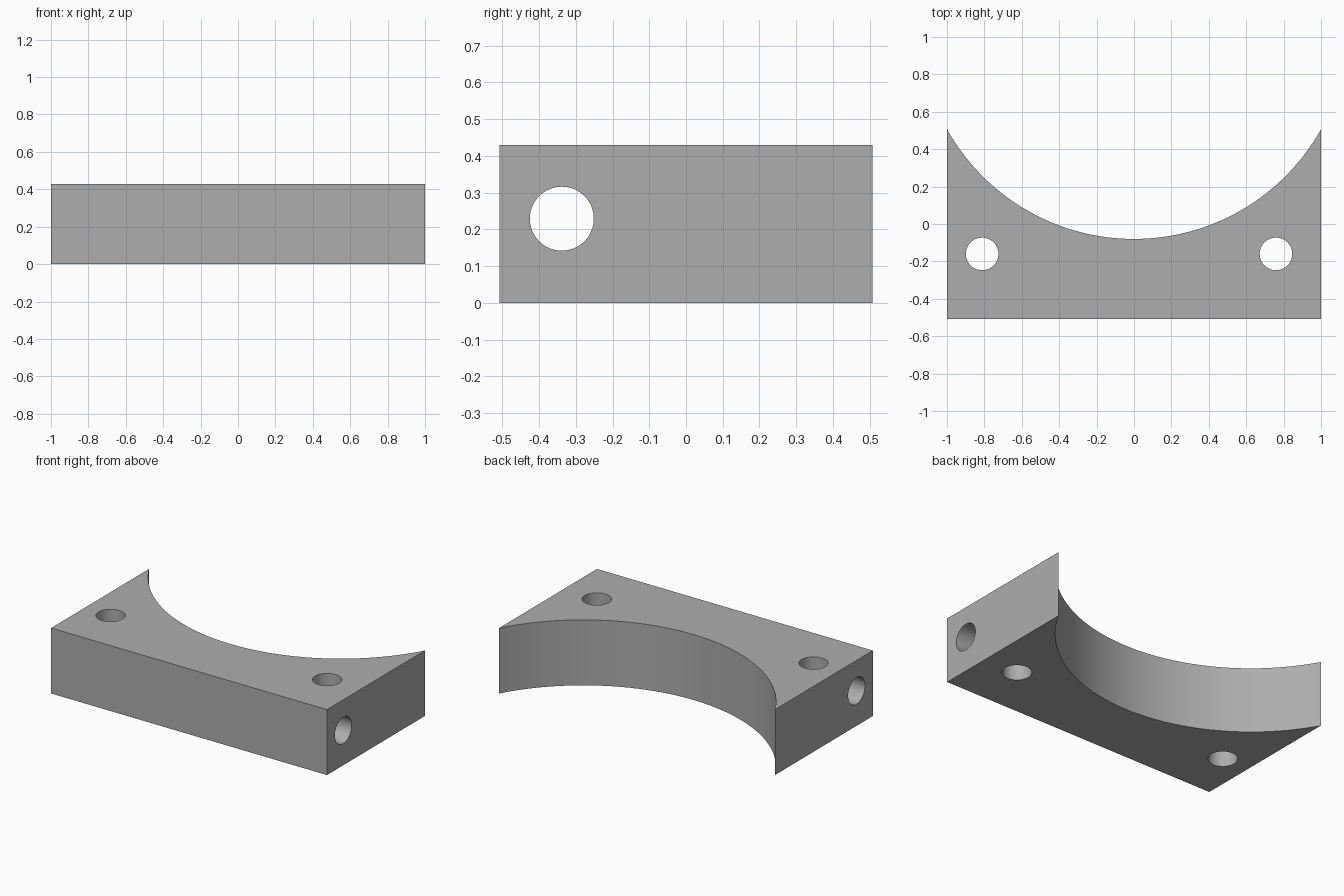
import bpy
import bmesh
from math import asin, cos, pi, sin
from mathutils import Matrix

HALF_X, HALF_Y, HEIGHT = 1.0, 0.507, 0.429
SADDLE_LOW = -0.08          # lowest point of the curved back
HOLE_RADIUS = 0.087

cube = bpy.data.objects.get("Cube")
if cube:
    bpy.data.objects.remove(cube, do_unlink=True)

grey = bpy.data.materials.new("plain grey")
grey.use_nodes = True
colour = (0.42, 0.42, 0.42, 1)
grey.diffuse_color = colour
grey.node_tree.nodes["Principled BSDF"].inputs["Base Color"].default_value = colour


def add_object(name, bm):
    bmesh.ops.recalc_face_normals(bm, faces=bm.faces)
    mesh = bpy.data.meshes.new(name)
    bm.to_mesh(mesh)
    bm.free()
    mesh.materials.append(grey)
    obj = bpy.data.objects.new(name, mesh)
    bpy.context.collection.objects.link(obj)
    return obj


def drill(target, name, location, depth, axis="Z"):
    """Cut a round through hole along the given axis."""
    bm = bmesh.new()
    turn = Matrix.Rotation(pi / 2, 4, "Y") if axis == "X" else Matrix()
    bmesh.ops.create_cone(bm, cap_ends=True, segments=64, radius1=HOLE_RADIUS,
                          radius2=HOLE_RADIUS, depth=depth,
                          matrix=Matrix.Translation(location) @ turn)
    cutter = add_object(name, bm)
    cutter.hide_render = True
    mod = target.modifiers.new(name, "BOOLEAN")
    mod.operation = "DIFFERENCE"
    mod.solver = "EXACT"
    mod.object = cutter
    bpy.context.view_layer.objects.active = target
    bpy.ops.object.modifier_apply(modifier=mod.name)
    bpy.data.objects.remove(cutter, do_unlink=True)


# Block outline: straight front corners, then the arc from left to right
sag = HALF_Y - SADDLE_LOW
radius = (HALF_X ** 2 + sag ** 2) / (2 * sag)
sweep = asin(HALF_X / radius)
steps = 64
outline = [(-HALF_X, -HALF_Y), (HALF_X, -HALF_Y)]
for i in range(steps + 1):
    a = sweep * (1 - 2 * i / steps)
    outline.append((radius * sin(a), SADDLE_LOW + radius * (1 - cos(a))))

# Extrude the outline to the block height
bm = bmesh.new()
base = bm.faces.new([bm.verts.new((x, y, 0)) for x, y in outline])
top = bmesh.ops.extrude_face_region(bm, geom=[base], use_keep_orig=True)["geom"]
bmesh.ops.translate(bm, vec=(0, 0, HEIGHT),
                    verts=[v for v in top if isinstance(v, bmesh.types.BMVert)])
block = add_object("saddle_block", bm)

# Two vertical bolt holes and one long cross hole
drill(block, "right_bolt_hole", (-0.812, -0.16, HEIGHT / 2), 1)
drill(block, "left_bolt_hole", (0.759, -0.16, HEIGHT / 2), 1)
drill(block, "cross_hole", (0, -0.338, 0.229), 3, "X")

# Smooth the curved walls, keep the edges sharp
bpy.ops.object.select_all(action="DESELECT")
block.select_set(True)
bpy.context.view_layer.objects.active = block
bpy.ops.object.shade_smooth_by_angle(angle=pi / 6)
